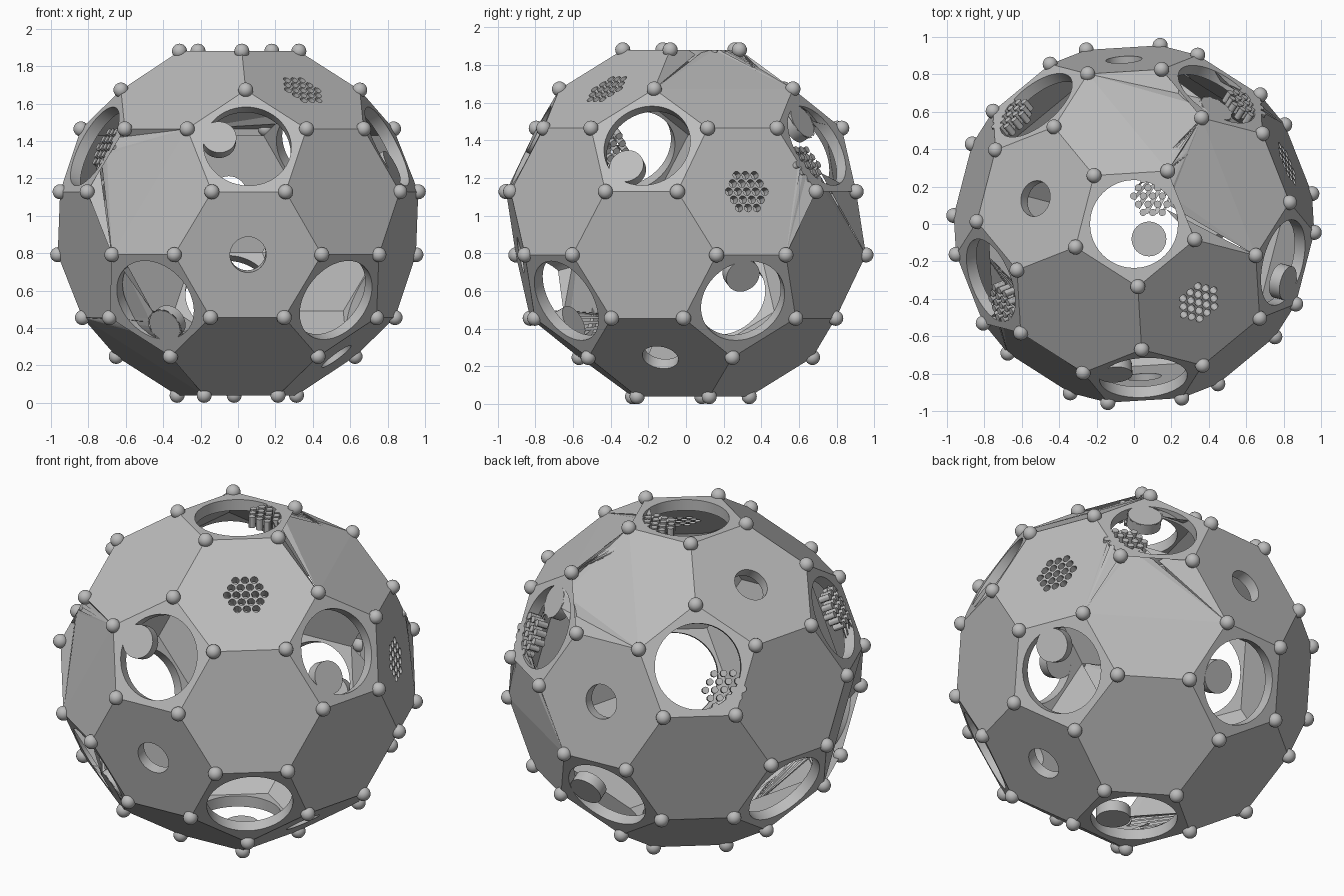
import bpy, bmesh, math
from mathutils import Vector, Matrix

if "Cube" in bpy.data.objects:
    bpy.data.objects.remove(bpy.data.objects["Cube"])

EDGE = 0.3953                 # edge of the truncated icosahedron
RAD = 2.478 * EDGE            # corner distance from the centre
CENTRE = Vector((0, 0, 0.96))
INNER = 0.93                  # inner skin scale
THICK = 0.064
A_UP, A_LOW = -86.5, -50.5    # azimuths of upper and lower pentagon rings

grey = bpy.data.materials.new("warm_grey")
grey.diffuse_color = (0.5, 0.5, 0.5, 1)
grey.use_nodes = True
grey.node_tree.nodes["Principled BSDF"].inputs["Base Color"].default_value = grey.diffuse_color


def finish(name, bm, smooth=True):
    me = bpy.data.meshes.new(name)
    bm.to_mesh(me)
    bm.free()
    me.materials.append(grey)
    if smooth:
        me.shade_smooth()
        me.set_sharp_from_angle(angle=math.radians(30))
    ob = bpy.data.objects.new(name, me)
    ob.location = CENTRE
    bpy.context.collection.objects.link(ob)


def frame(n):
    """Sideways and upward directions in the plane with normal n."""
    if abs(n.z) > 0.99:
        return Vector((1, 0, 0)), Vector((0, 1, 0))
    u = Vector((0, 0, 1)).cross(n).normalized()
    return u, n.cross(u)


def ring_sort(pts, n):
    u, v = frame(n)
    return sorted(pts, key=lambda p: math.atan2(p.dot(v), p.dot(u)))


def circle(c, n, r, seg):
    u, v = frame(n)
    return [c + r * (u * math.cos(t) + v * math.sin(t))
            for t in (2 * math.pi * i / seg for i in range(seg))]


def cluster(c, n, step=0.051):
    """Centres of a 19 point honeycomb pattern."""
    u, v = frame(n)
    return [c + step * (u * (i + j / 2) + v * (j * 0.866))
            for i in range(-2, 3) for j in range(-2, 3) if abs(i + j) <= 2]


def add_face(bm, pts, n):
    f = bm.faces.new([bm.verts.new(p) for p in pts])
    f.normal_update()
    if f.normal.dot(n) < 0:
        f.normal_flip()


def panel(bm, pts, n, holes):
    """Double-skinned flat panel with tubular holes."""
    skins = []
    for s, shift in ((1, 0), (INNER, THICK)):
        loops = [[p * s for p in pts]] + [[p - n * (n.dot(pts[0]) * (1 - s)) for p in h] for h in holes]
        edges, rings = [], []
        for loop in loops:
            vs = [bm.verts.new(p) for p in loop]
            edges += [bm.edges.new((vs[i], vs[i - 1])) for i in range(len(vs))]
            rings.append(vs)
        if holes:
            res = bmesh.ops.triangle_fill(bm, use_beauty=True, use_dissolve=False, edges=edges, normal=n)
            faces = [g for g in res["geom"] if isinstance(g, bmesh.types.BMFace)]
        else:
            faces = [bm.faces.new(rings[0])]
        for f in faces:
            f.normal_update()
            if f.normal.dot(n) * (1 if s == 1 else -1) < 0:
                f.normal_flip()
        skins.append(rings[1:])
    for a, b in zip(*skins):
        for i in range(len(a)):
            bm.faces.new((a[i - 1], a[i], b[i], b[i - 1]))


def plug(bm, c, n, r, seg):
    """Short closed cylinder whose outer cap sits at c."""
    m = Matrix.Translation(c - n * THICK / 2) @ n.to_track_quat('Z', 'Y').to_matrix().to_4x4()
    bmesh.ops.create_cone(bm, cap_ends=True, segments=seg, radius1=r, radius2=r, depth=THICK, matrix=m)


# Pentagon directions
def direction(polar, az):
    p, a = math.radians(polar), math.radians(az)
    return Vector((math.sin(p) * math.cos(a), math.sin(p) * math.sin(a), math.cos(p)))


pents = {"T0": Vector((0, 0, 1)), "B0": Vector((0, 0, -1))}
for k in range(5):
    pents["P%d" % k] = direction(63.435, A_UP + 72 * k)
    pents["p%d" % k] = direction(116.565, A_LOW + 72 * k)
dirs = list(pents.values())
near = lambda a, b: 0.3 < a.dot(b) < 0.6
corner = lambda a, b: (2 * a + b).normalized() * RAD

# Pentagon panels with large round openings
bm = bmesh.new()
pent_pts = {}
for key, n in pents.items():
    pts = ring_sort([corner(n, b) for b in dirs if near(n, b)], n)
    pent_pts[key] = pts
    panel(bm, pts, n, [circle(n * n.dot(pts[0]), n, 0.235, 48)])
finish("pentagon_panels", bm)

# Balls on every corner
bm = bmesh.new()
for pts in pent_pts.values():
    for p in pts:
        bmesh.ops.create_uvsphere(bm, u_segments=20, v_segments=12, radius=0.04, matrix=Matrix.Translation(p))
finish("corner_balls", bm)


# Stray plugs lying in the large openings: pentagon, sideways and upward offset
def spot(key, u, v):
    n = pents[key]
    a, b = frame(n)
    return n * n.dot(pent_pts[key][0]) + a * u + b * v


discs = {"P0": (-0.15, 0.055), "P1": (-0.10, -0.12), "P2": (-0.04, 0.144), "p1": (-0.025, 0.147),
         "p4": (0.015, -0.155), "p2": (-0.14, -0.02), "B0": (0.08, -0.08)}
pegs = {"T0": (0.10, 0.15), "P3": (0.14, -0.13), "P4": (0.145, 0.0), "P2": (-0.16, -0.11)}
bm = bmesh.new()
for key, o in discs.items():
    plug(bm, spot(key, *o), pents[key], 0.093, 32)
finish("loose_discs", bm)
bm = bmesh.new()
for key, o in pegs.items():
    for c in cluster(spot(key, *o), pents[key]):
        plug(bm, c, pents[key], 0.019, 12)
finish("loose_pegs", bm)

# Hexagon panels: plain, vented, perforated or torn towards a neighbouring opening
vented = {"U3", "M2", "m0", "L1"}
perforated = {"U0", "M1"}
torn = {"U1": ("T0", pegs), "U2": ("P2", discs), "m2": ("P2", pegs),
        "M4": ("P4", pegs), "m4": ("p4", discs), "L4": ("p4", discs)}
bm, webs = bmesh.new(), bmesh.new()
for i, a in enumerate(dirs):
    for j in range(i + 1, 12):
        for k in range(j + 1, 12):
            b, c = dirs[j], dirs[k]
            if not (near(a, b) and near(b, c) and near(a, c)):
                continue
            n = (a + b + c).normalized()
            pts = ring_sort([corner(p, q) for p in (a, b, c) for q in (a, b, c) if p != q], n)
            ring = "U" if n.z > 0.5 else "M" if n.z > 0 else "m" if n.z > -0.5 else "L"
            base = A_LOW if ring in "UM" else A_UP
            az = math.degrees(math.atan2(n.y, n.x))
            key = ring + str(round((az - base) / 72) % 5)
            mid = n * n.dot(pts[0])
            if key in vented:
                panel(bm, pts, n, [circle(mid, n, 0.097, 32)])
            elif key in perforated:
                panel(bm, pts, n, [circle(q, n, 0.021, 12) for q in cluster(mid, n)])
            elif key in torn:
                target, table = torn[key]
                t = pents[target]
                # order the corners so the first two lie on the torn side
                s = max(range(6), key=lambda x: (pts[x] + pts[(x + 1) % 6]).dot(t))
                p, q, d, e, f, g = [pts[(s + x) % 6] for x in range(6)]
                panel(bm, [d, e, f, g], n, [])
                rim = circle(spot(target, *table[target]), t, 0.1, 24)
                for x in range(24):
                    r0, r1 = rim[x - 1], rim[x]
                    apex = g if (r0 - g).length < (r0 - d).length else d
                    if (r0 - mid).dot(t - n * n.dot(t)) > 0 and x % 2:
                        add_face(webs, (apex, r0, r1), n)
                close = lambda v: min(rim, key=lambda r: (r - v).length)
                add_face(webs, (g, p, close(p)), n)
                add_face(webs, (d, q, close(q)), n)
                add_face(webs, (g, d, close(mid)), n)
                add_face(webs, (g, close(g), close(mid)), n)
                add_face(webs, (d, close(d), close(mid)), n)
            else:
                panel(bm, pts, n, [])
finish("hexagon_panels", bm)
finish("torn_webs", webs, False)
